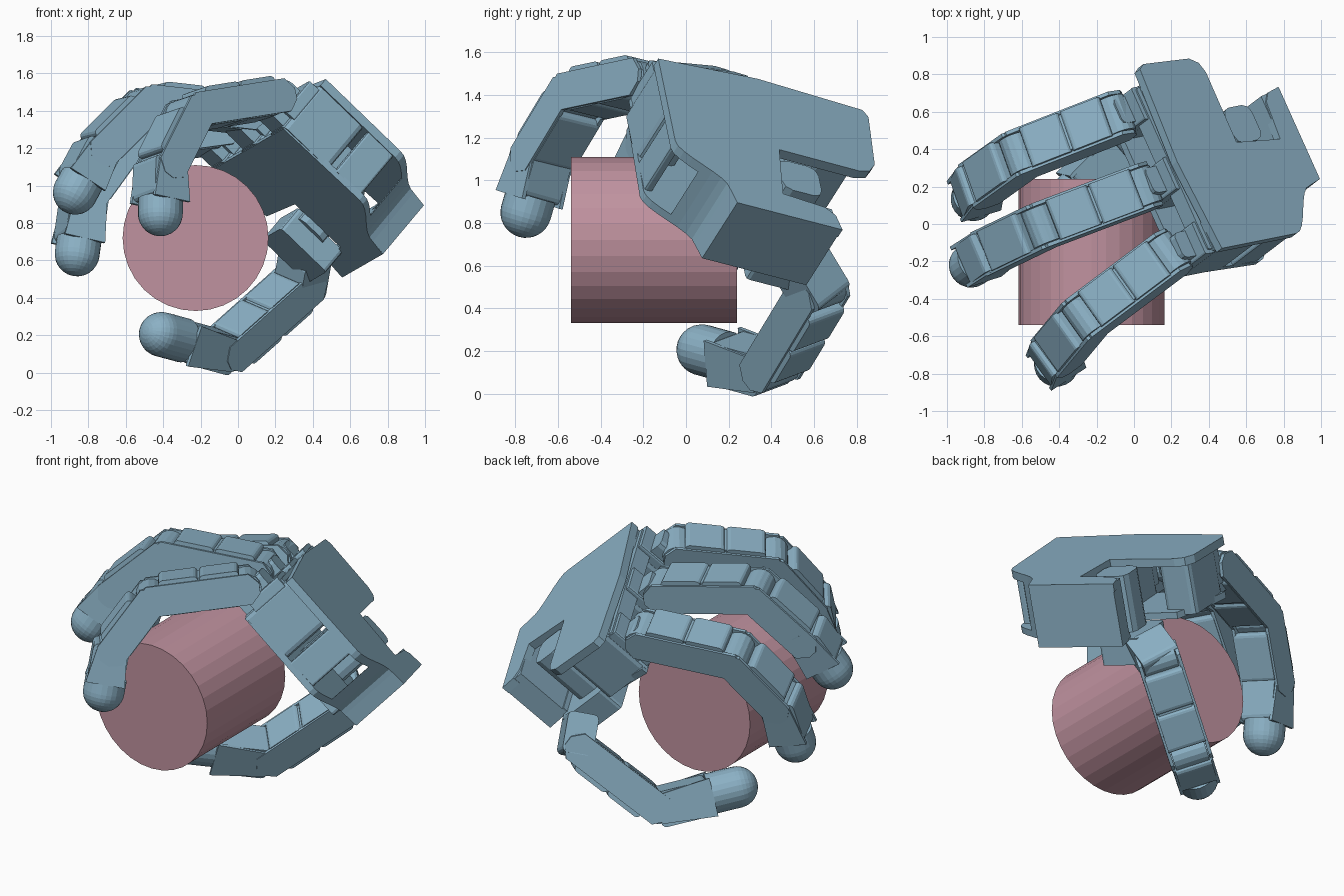
import bpy, bmesh, math
from mathutils import Vector as V, Matrix

if "Cube" in bpy.data.objects:
    bpy.data.objects.remove(bpy.data.objects["Cube"])


def material(name, col):
    m = bpy.data.materials.new(name)
    m.diffuse_color = (*col, 1)
    m.use_nodes = True
    m.node_tree.nodes["Principled BSDF"].inputs["Base Color"].default_value = m.diffuse_color
    return m


BLUE = material("blue_grey", (0.26, 0.44, 0.56))
PINK = material("dusty_pink", (0.53, 0.29, 0.35))


def finish(name, bm, mat, mtx=None):
    bmesh.ops.recalc_face_normals(bm, faces=bm.faces)
    me = bpy.data.meshes.new(name)
    bm.to_mesh(me)
    bm.free()
    if mtx:
        me.transform(mtx)
    me.materials.append(mat)
    ob = bpy.data.objects.new(name, me)
    bpy.context.collection.objects.link(ob)
    return ob


def frame(o, x, y, z):
    m = Matrix((x, y, z)).transposed().to_4x4()
    m.translation = o
    return m


def prism(name, pts, z0, z1, mtx):
    """Extrude a 2D profile between z0 and z1 in a local frame."""
    bm = bmesh.new()
    lo = [bm.verts.new((x, y, z0)) for x, y in pts]
    hi = [bm.verts.new((x, y, z1)) for x, y in pts]
    bm.faces.new(lo)
    bm.faces.new(hi)
    n = len(pts)
    for i in range(n):
        j = (i + 1) % n
        bm.faces.new((lo[i], lo[j], hi[j], hi[i]))
    if mtx.determinant() < 0:
        bmesh.ops.transform(bm, matrix=mtx, verts=bm.verts)
        mtx = None
    return finish(name, bm, BLUE, mtx)


def rounded(x0, x1, y0, y1, r, n=4):
    pts = []
    for cx, cy, a in ((x1 - r, y1 - r, 0), (x0 + r, y1 - r, 90), (x0 + r, y0 + r, 180), (x1 - r, y0 + r, 270)):
        for k in range(n + 1):
            t = math.radians(a + 90 * k / n)
            pts.append((cx + r * math.cos(t), cy + r * math.sin(t)))
    return pts


# Palm frame: x from knuckles to wrist, y across the palm, z from back to inside
S = V((-0.40, 0.89, -0.23)).normalized()
D = V((0.713, 0.141, -0.687))
D = (D - S * D.dot(S)).normalized()
N = D.cross(S)
PALM = frame(V((0.47, -0.13, 1.57)), D, S, -N)


def palm_box(name, a0, a1, b0, b1, t0, t1, r=0.012):
    return prism(name, rounded(a0, a1, b0, b1, r, 2), t0, t1, PALM)


# Palm plates: S-curved edge, notch for the thumb
curve = [(0.56 + 0.24 * k / 8, 0.125 - 0.125 * math.cos(math.pi * k / 8)) for k in range(9)]
back = [(0, 0)] + curve + [(0.89, 0.275), (0.89, 0.83), (0.80, 0.81), (0.76, 0.76), (0.74, 0.54),
        (0.43, 0.57), (0.435, 0.99), (0.415, 1.05), (0.36, 1.085), (0.03, 1.105), (-0.01, 1.08), (-0.04, 0.53)]
prism("palm_back_plate", back, 0, 0.05, PALM)
inner = [(0, 0.02)] + curve + [(0.885, 0.275), (0.885, 0.8), (0.74, 0.8), (0.74, 0.57), (0.40, 0.58),
         (0.38, 0.92), (0.2, 1.0), (0, 1.04)]
prism("palm_inner_plate", inner, 0.34, 0.38, PALM)
prism("wrist_block", [(0.75, 0.235), (0.80, 0.25), (0.89, 0.275), (0.89, 0.825), (0.75, 0.8)], 0.01, 0.378, PALM)

# Side wall pieces with openings
palm_box("side_wall_front", 0.01, 0.30, 0.01, 0.04, 0.04, 0.35)
palm_box("side_wall_mid", 0.36, 0.55, 0.005, 0.05, 0.04, 0.35)
prism("side_wall_curve", curve[4:] + [(a, b + 0.03) for a, b in reversed(curve[4:])], 0.04, 0.35, PALM)
palm_box("palm_core", 0.36, 0.50, 0.30, 0.56, 0.04, 0.35)

# Knuckle motors and brackets
for i, b in enumerate((0.11, 0.50, 0.92)):
    palm_box(f"knuckle_motor_{i}", -0.01, 0.33, b - 0.10, b + 0.10, 0.05, 0.37, 0.03)
    palm_box(f"knuckle_step_{i}", -0.06, 0.02, b - 0.10, b + 0.09, 0.07, 0.30)
    palm_box(f"knuckle_hub_{i}", -0.15, 0.02, b - 0.075, b + 0.075, 0.14, 0.36, 0.03)
palm_box("knuckle_rail", -0.035, 0.01, 0.03, 1.0, 0.06, 0.16)

# Thumb mount in the notch
palm_box("thumb_motor", 0.46, 0.66, 0.57, 0.78, 0.03, 0.42, 0.05)
palm_box("thumb_mount", 0.43, 0.77, 0.60, 0.86, 0.37, 0.53, 0.02)


def tip(name, c, d, r, back_len):
    """Capsule-ended finger tip along d."""
    bm = bmesh.new()
    n, rings = 24, []
    prof = [(-back_len, r)] + [(r * math.sin(t), r * math.cos(t)) for t in
                               [math.pi / 2 * k / 8 for k in range(8)]]
    for z, q in prof:
        rings.append([bm.verts.new((q * math.cos(math.tau * i / n), q * math.sin(math.tau * i / n), z))
                      for i in range(n)])
    for p, q in zip(rings, rings[1:]):
        for i in range(n):
            bm.faces.new((p[i], p[(i + 1) % n], q[(i + 1) % n], q[i]))
    bm.faces.new(rings[0])
    top = bm.verts.new((0, 0, r))
    for i in range(n):
        bm.faces.new((rings[-1][i], rings[-1][(i + 1) % n], top))
    m = d.to_track_quat('Z', 'Y').to_matrix().to_4x4()
    m.translation = c
    finish(name, bm, BLUE, m)


def link(name, p, q, h, halves, x_start, x_end):
    """Motor bodies between two chamfered side plates."""
    e = (q - p).normalized()
    h = (h - e * h.dot(e)).normalized()
    m = frame(p, e, e.cross(h), h)
    L = (q - p).length
    x0, x1 = x_start, L + x_end
    step = (x1 - x0) / halves
    for k in range(halves):
        prism(f"{name}_body_{k}", rounded(x0 + k * step + 0.004, x0 + (k + 1) * step - 0.004, -0.095, 0.115, 0.025, 3),
              -0.112, 0.112, m)
    prism(f"{name}_spine", rounded(x0 + 0.01, x1 - 0.01, -0.08, 0.10, 0.02, 2), -0.10, 0.10, m)
    plate = [(-0.075, -0.03), (-0.02, -0.09), (L + 0.02, -0.09), (L + 0.07, -0.03),
             (L + 0.07, 0.03), (L + 0.02, 0.09), (-0.02, 0.09), (-0.075, 0.03)]
    for s in (-1, 1):
        prism(f"{name}_plate", plate, s * 0.105, s * 0.125, m)
    for c in (0, L):
        prism(f"{name}_hinge", [(c + 0.085 * math.cos(math.tau * i / 16), 0.085 * math.sin(math.tau * i / 16))
                                for i in range(16)], -0.10, 0.10, m)


def distal(name, p, end, h, neck=0.06):
    """Last bracket leading to a round tip."""
    e = (end - p).normalized()
    h = (h - e * h.dot(e)).normalized()
    m = frame(p, e, e.cross(h), h)
    L = (end - p).length - neck
    prism(name + "_distal", rounded(-0.04, L - 0.01, -0.10, 0.11, 0.03, 3), -0.108, 0.108, m)
    for s in (-1, 1):
        prism(name + "_distal_plate", [(-0.08, -0.03), (-0.03, -0.085), (L, -0.11),
              (L, 0.118), (-0.03, 0.085), (-0.08, 0.03)], s * 0.10, s * 0.12, m)
    tip(name + "_tip", end, e, 0.12, neck + 0.02)


def finger(name, p1, p2, p3, end):
    p1, p2, p3, end = map(V, (p1, p2, p3, end))
    h = (p2 - p1).cross(p3 - p2).normalized()
    link(name + "_proximal", p1, p2, h, 2, 0.03, -0.05)
    link(name + "_middle", p2, p3, h, 1, 0.06, -0.03)
    distal(name, p3, end, h)


finger("front_finger", (0.18, -0.17, 1.46), (-0.26, -0.50, 1.39), (-0.41, -0.68, 1.09), (-0.415, -0.75, 0.85))
finger("middle_finger", (0.04, 0.19, 1.38), (-0.49, -0.01, 1.44), (-0.76, -0.14, 1.17), (-0.87, -0.22, 0.965))
finger("rear_finger", (-0.10, 0.57, 1.28), (-0.61, 0.37, 1.21), (-0.82, 0.22, 0.92), (-0.86, 0.135, 0.635))

# Thumb
T1, T2, TE = map(V, ((0.335, 0.62, 0.48), (-0.075, 0.40, 0.115), (-0.41, 0.075, 0.205)))
TH = (T2 - T1).cross(TE - T2).normalized()
link("thumb_proximal", T1, T2, TH, 2, 0.05, -0.06)
distal("thumb", T2 + (TE - T2) * 0.08, TE, TH, 0.15)
e = (V((0.37, 0.50, 0.68)) - T1).normalized()
hh = (TH - e * TH.dot(e)).normalized()
prism("thumb_bracket", rounded(-0.06, 0.18, -0.09, 0.09, 0.03, 3), -0.115, 0.115, frame(T1, e, e.cross(hh), hh))

# Gripped cylinder
bm = bmesh.new()
bmesh.ops.create_cone(bm, cap_ends=True, segments=32, radius1=0.39, radius2=0.39, depth=0.78)
finish("gripped_cylinder", bm, PINK, Matrix.Translation((-0.227, -0.15, 0.72)) @ Matrix.Rotation(math.pi / 2, 4, 'X'))
